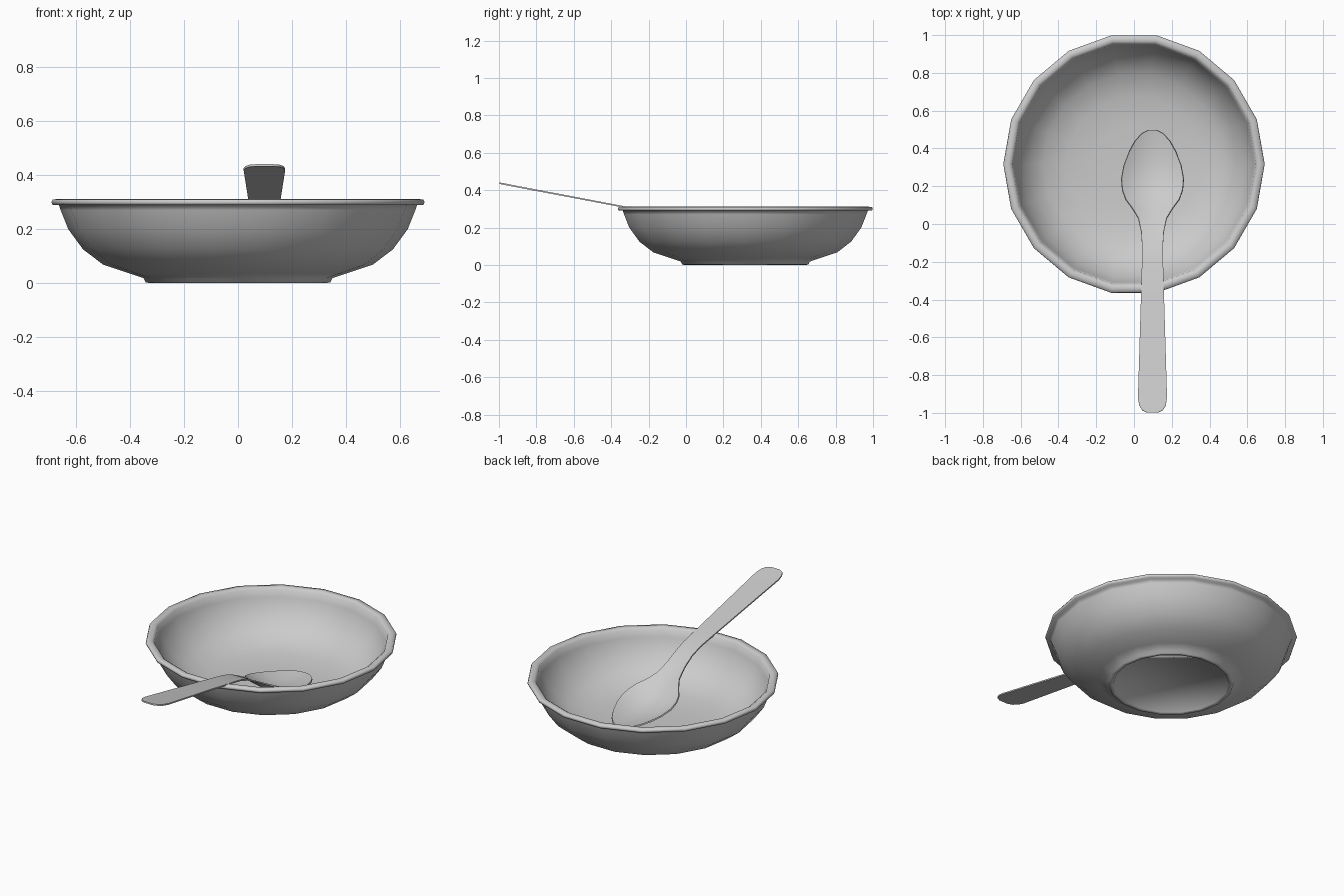
import bpy, bmesh, math

if "Cube" in bpy.data.objects:
    bpy.data.objects.remove(bpy.data.objects["Cube"], do_unlink=True)

grey = bpy.data.materials.new("light_grey")
grey.use_nodes = True
grey.diffuse_color = (0.6, 0.6, 0.6, 1)
grey.node_tree.nodes["Principled BSDF"].inputs["Base Color"].default_value = (0.6, 0.6, 0.6, 1)


def finish(name, bm):
    bmesh.ops.recalc_face_normals(bm, faces=bm.faces)
    mesh = bpy.data.meshes.new(name)
    bm.to_mesh(mesh)
    bm.free()
    mesh.materials.append(grey)
    mesh.shade_smooth()
    obj = bpy.data.objects.new(name, mesh)
    bpy.context.collection.objects.link(obj)
    return obj


# Bowl: closed profile spun into 18 sides, foot recess to inner floor
SIDES = 18
profile = [(0.31, 0.02), (0.318, 0.004), (0.33, 0), (0.343, 0.003), (0.35, 0.018),
           (0.40, 0.035), (0.50, 0.068), (0.575, 0.125), (0.63, 0.20), (0.658, 0.27),
           (0.665, 0.29), (0.688, 0.29), (0.692, 0.30), (0.688, 0.31), (0.66, 0.312),
           (0.645, 0.302), (0.635, 0.26), (0.60, 0.19), (0.55, 0.13), (0.48, 0.08),
           (0.36, 0.048), (0.20, 0.036)]
bm = bmesh.new()
rings = []
for r, z in profile:
    angles = [math.tau * i / SIDES for i in range(SIDES)]
    rings.append([bm.verts.new((r * math.cos(a), r * math.sin(a), z)) for a in angles])
for low, high in zip(rings, rings[1:]):
    for i in range(SIDES):
        j = (i + 1) % SIDES
        bm.faces.new((low[i], low[j], high[j], high[i]))
bm.faces.new(rings[0])
bm.faces.new(rings[-1])
bowl = finish("bowl", bm)
bowl.location.y = 0.317

# Spoon: cross-sections of (y, half width, edge height, dish depth)
sections = [(-0.998, 0.03, 0.437, 0), (-0.985, 0.055, 0.435, 0), (-0.96, 0.07, 0.43, 0),
            (-0.92, 0.077, 0.422, 0), (-0.65, 0.069, 0.371, 0), (-0.35, 0.06, 0.314, 0),
            (-0.2, 0.056, 0.285, 0), (-0.12, 0.055, 0.258, 0), (-0.04, 0.06, 0.217, 0.003),
            (0.03, 0.075, 0.18, 0.01), (0.08, 0.105, 0.155, 0.022), (0.13, 0.142, 0.133, 0.035),
            (0.18, 0.16, 0.117, 0.043), (0.24, 0.165, 0.10, 0.046), (0.31, 0.152, 0.084, 0.04),
            (0.38, 0.125, 0.07, 0.028), (0.44, 0.092, 0.06, 0.015), (0.48, 0.055, 0.053, 0.005),
            (0.497, 0.02, 0.05, 0)]
STEPS = 10
bm = bmesh.new()
rows = []
for y, half, z, depth in sections:
    across = [2 * k / STEPS - 1 for k in range(STEPS + 1)]
    rows.append([bm.verts.new((half * t, y, z - depth * (1 - t * t))) for t in across])
for a, b in zip(rows, rows[1:]):
    for k in range(STEPS):
        bm.faces.new((a[k], a[k + 1], b[k + 1], b[k]))
spoon = finish("spoon", bm)
spoon.location.x = 0.098
shell = spoon.modifiers.new("thickness", "SOLIDIFY")
shell.thickness = 0.008
shell.offset = 0

# Keep the thin spoon edge and handle crisp
bpy.ops.object.select_all(action="DESELECT")
spoon.select_set(True)
bpy.context.view_layer.objects.active = spoon
bpy.ops.object.modifier_apply(modifier="thickness")
bpy.ops.object.shade_smooth_by_angle(angle=math.radians(40))
